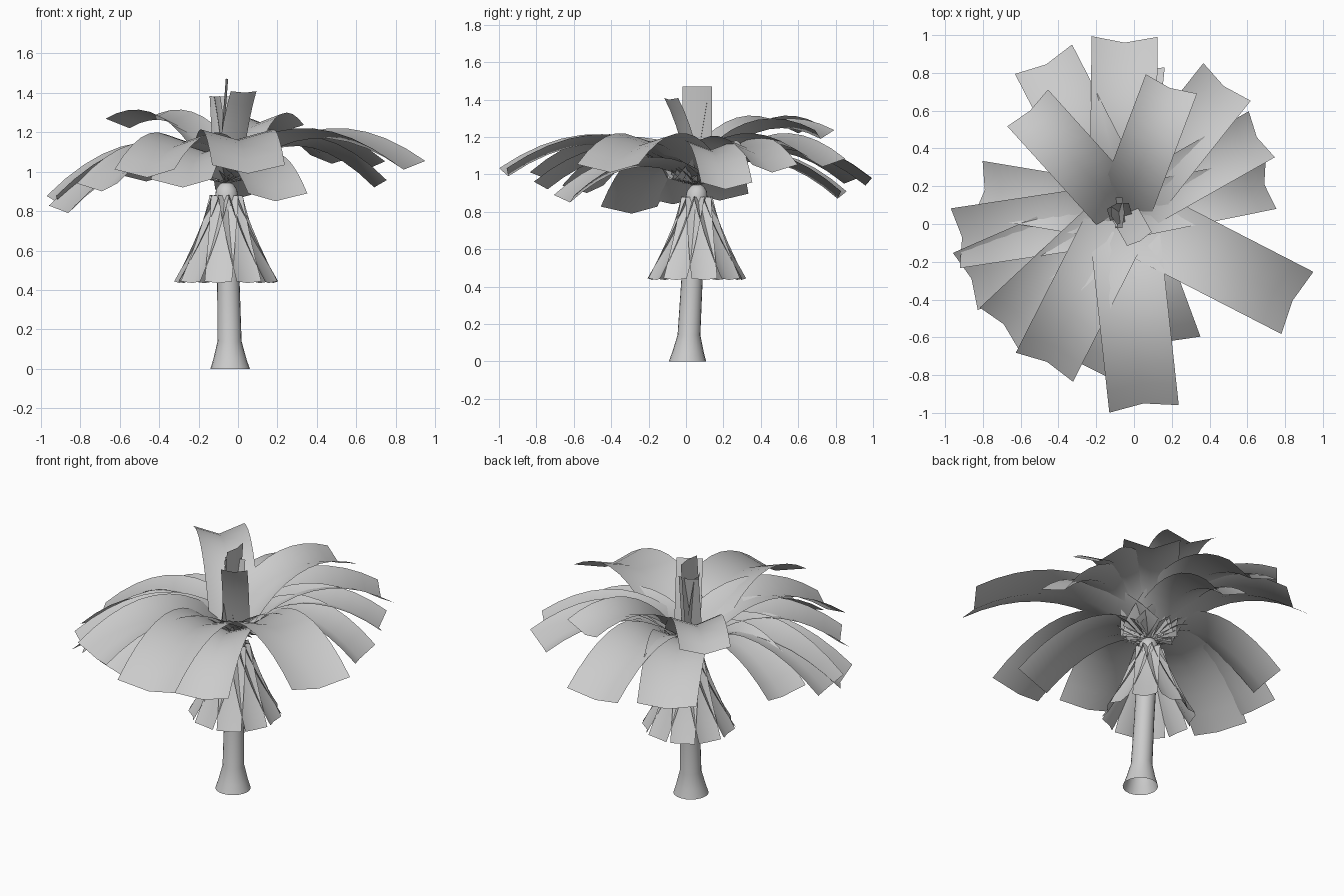
import bpy, bmesh, math
from mathutils import Vector as V

if "Cube" in bpy.data.objects:
    bpy.data.objects.remove(bpy.data.objects["Cube"])


def finish(name, bm, angle):
    me = bpy.data.meshes.new(name)
    bm.to_mesh(me)
    bm.free()
    ob = bpy.data.objects.new(name, me)
    bpy.context.collection.objects.link(ob)
    bpy.context.view_layer.objects.active = ob
    ob.select_set(True)
    bpy.ops.object.shade_smooth_by_angle(angle=math.radians(angle))
    ob.select_set(False)
    return ob


def leaf(name, p0, p1, p2, half, depth, steps=10):
    """V-folded strip swept along a quadratic curve."""
    p0, p1, p2 = V(p0), V(p1), V(p2)
    out = V((p2.x - p0.x, p2.y - p0.y, 0)).normalized()
    side = V((-out.y, out.x, 0))
    bm = bmesh.new()
    rows = []
    for i in range(steps + 1):
        t = i / steps
        c = p0 * (1 - t) ** 2 + p1 * 2 * t * (1 - t) + p2 * t * t
        tan = ((p1 - p0) * (1 - t) + (p2 - p1) * t).normalized()
        up = tan.cross(side)
        rows.append([bm.verts.new(q) for q in
                     (c - side * half + up * depth, c, c + side * half + up * depth)])
    for a, b in zip(rows, rows[1:]):
        for k in range(2):
            bm.faces.new((a[k], b[k], b[k + 1], a[k + 1]))
    return finish(name, bm, 60)


# trunk: flared foot, slight lean, domed top (z, radius)
bm = bmesh.new()
N = 20
rings = []
for z, r in [(0, .1), (.05, .084), (.14, .061), (.44, .057), (.88, .058),
             (.91, .053), (.935, .036), (.95, .01)]:
    cx, cy = -.04 - .02 * z, .008 + .055 * z
    rings.append([bm.verts.new((cx + r * math.cos(2 * math.pi * k / N),
                                cy + r * math.sin(2 * math.pi * k / N), z))
                  for k in range(N)])
for a, b in zip(rings, rings[1:]):
    for k in range(N):
        j = (k + 1) % N
        bm.faces.new((a[k], a[j], b[j], b[k]))
bm.faces.new(rings[-1])
finish("trunk", bm, 40)

CX, CY = -.06, .058
c = V((CX, CY, 0))

# skirt of dead leaves
M = 10
for i in range(M):
    a = 2 * math.pi * (i + .25) / M
    d = V((math.cos(a), math.sin(a), 0))
    leaf("dead_leaf", c + d * .03 + V((0, 0, .875)), c + d * .095 + V((0, 0, .68)),
         c + d * .24 + V((0, 0, .435)), .07, .018, 5)

# crown fronds: tip x, tip y, tip z, arch height, half width
fronds = [
    (.84, -.405, 1.01, 1.36, .185), (.05, -.95, .99, 1.36, .185),
    (-.46, -.73, .97, 1.34, .17), (-.91, -.07, .84, 1.30, .16),
    (-.55, .60, 1.22, 1.38, .145), (.19, .72, 1.19, 1.38, .145),
    (.475, .73, 1.04, 1.34, .16), (.69, .21, .92, 1.33, .14),
    (.65, .46, 1.01, 1.33, .14), (-.05, .96, .94, 1.33, .175),
    (-.465, .845, .95, 1.30, .17), (-.79, .18, .86, 1.26, .15),
    (-.86, -.29, .79, 1.24, .165), (-.69, -.53, .9, 1.28, .15),
    (.19, -.62, .85, 1.18, .16), (-.28, -.74, .92, 1.27, .16),
    (.02, .81, .87, 1.23, .14),
]
for x, y, z, h, w in fronds:
    d = V((x - CX, y - CY, 0))
    leaf("frond", c + d * .02 + V((0, 0, .94)), c + d * .46 + V((0, 0, h)),
         (x, y, z), w, .052)

# young upright leaves in the middle
leaf("young_leaf", (-.09, .06, .95), (-.07, .06, 1.2), (-.05, .06, 1.47), .08, .012, 5)
leaf("young_leaf", (-.045, .05, .95), (-.01, -.01, 1.25), (.035, -.09, 1.4), .075, .015, 5)
leaf("young_leaf", (-.06, .06, .95), (-.09, .05, 1.2), (-.12, .04, 1.38), .05, .015, 5)
leaf("young_leaf", (-.07, .04, .95), (-.08, .08, 1.2), (-.09, .11, 1.38), .06, .015, 5)
